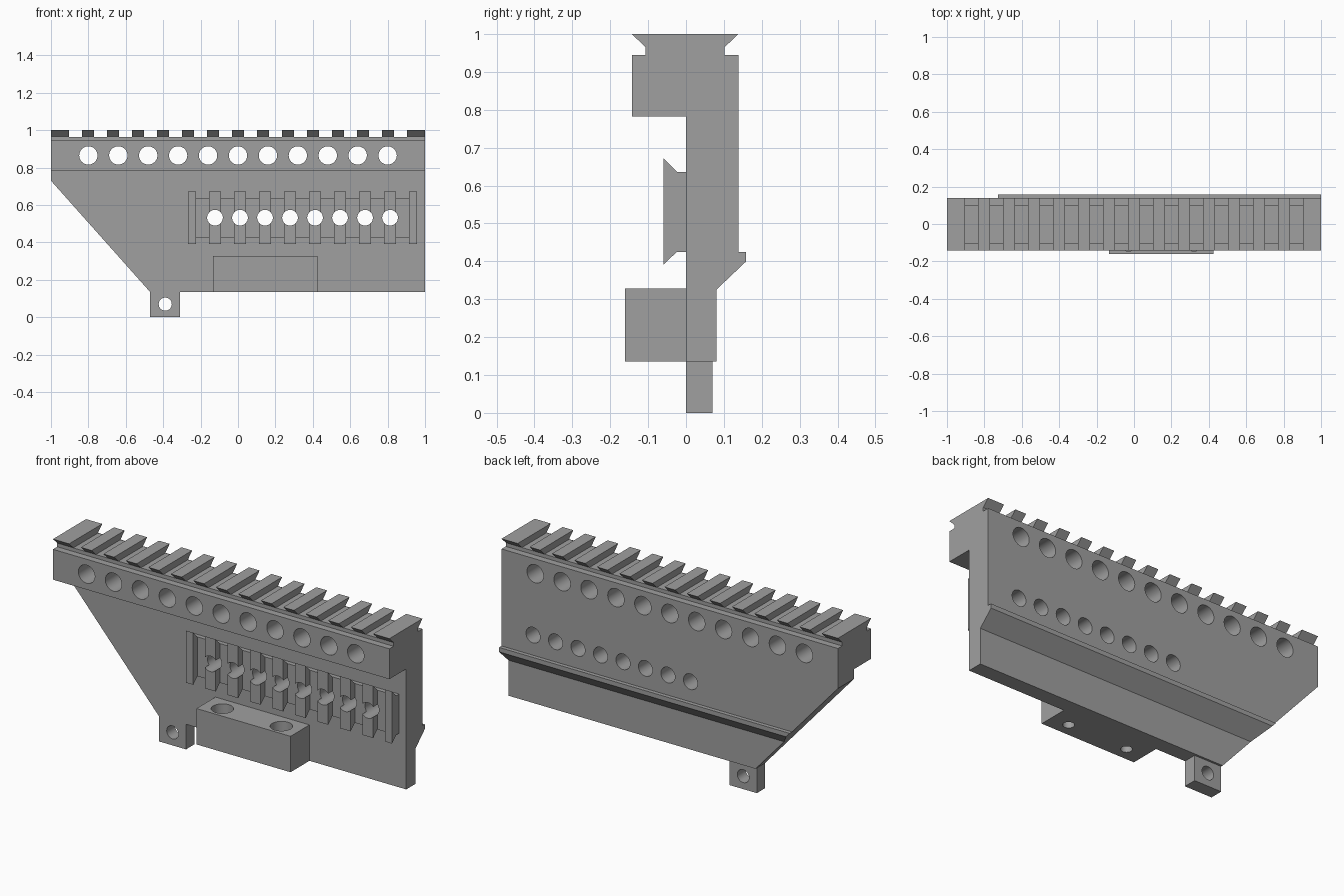
import bpy, bmesh, math
from mathutils import Matrix, Vector

if "Cube" in bpy.data.objects:
    bpy.data.objects.remove(bpy.data.objects["Cube"])

grey = bpy.data.materials.new("plain_grey")
grey.diffuse_color = (0.35, 0.35, 0.35, 1)
grey.use_nodes = True
grey.node_tree.nodes["Principled BSDF"].inputs["Base Color"].default_value = grey.diffuse_color


def link(name, bm):
    bmesh.ops.recalc_face_normals(bm, faces=bm.faces)
    mesh = bpy.data.meshes.new(name)
    bm.to_mesh(mesh)
    bm.free()
    mesh.materials.append(grey)
    obj = bpy.data.objects.new(name, mesh)
    bpy.context.collection.objects.link(obj)
    return obj


def prism(name, pts, axis, lo, hi):
    """Extrude a profile along x (points are y,z) or along y (points are x,z)."""
    bm = bmesh.new()
    place = (lambda a, b: (lo, a, b)) if axis == "x" else (lambda a, b: (a, lo, b))
    face = bm.faces.new([bm.verts.new(place(a, b)) for a, b in pts])
    new = bmesh.ops.extrude_face_region(bm, geom=[face])["geom"]
    step = Vector((hi - lo, 0, 0)) if axis == "x" else Vector((0, hi - lo, 0))
    bmesh.ops.translate(bm, vec=step, verts=[v for v in new if isinstance(v, bmesh.types.BMVert)])
    return link(name, bm)


def boxes(name, ranges):
    """Boxes given as (x0, x1, y0, y1, z0, z1)."""
    bm = bmesh.new()
    for x0, x1, y0, y1, z0, z1 in ranges:
        m = Matrix.Translation(((x0 + x1) / 2, (y0 + y1) / 2, (z0 + z1) / 2))
        bmesh.ops.create_cube(bm, size=1, matrix=m @ Matrix.Diagonal((x1 - x0, y1 - y0, z1 - z0, 1)))
    return link(name, bm)


def rods(name, centres, radius, depth, axis="y"):
    bm = bmesh.new()
    turn = Matrix.Rotation(math.pi / 2, 4, "X") if axis == "y" else Matrix()
    for c in centres:
        bmesh.ops.create_cone(bm, cap_ends=True, segments=32, radius1=radius, radius2=radius,
                              depth=depth, matrix=Matrix.Translation(c) @ turn)
    return link(name, bm)


def cut(obj, cutters):
    for c in cutters:
        mod = obj.modifiers.new("cut", "BOOLEAN")
        mod.operation, mod.solver, mod.object = "DIFFERENCE", "EXACT", c
    bpy.context.view_layer.update()
    mesh = bpy.data.meshes.new_from_object(obj.evaluated_get(bpy.context.evaluated_depsgraph_get()))
    obj.modifiers.clear()
    obj.data = mesh
    mesh.shade_smooth()
    mesh.set_sharp_from_angle(angle=math.radians(30))


PITCH = 0.1337

# Cutters
upper_holes = rods("upper_hole_cutter", [(0.16 * k, 0, 0.865) for k in range(-5, 6)], 0.049, 0.8)
rail_x = [-0.123 + PITCH * k for k in range(8)]
lower_holes = rods("lower_hole_cutter", [(x, 0, 0.532) for x in rail_x], 0.042, 0.8)
diagonal = prism("diagonal_cutter", [(-1.106, 0.849), (-0.364, 0.016), (-1.106, 0.016)], "y", -0.4, 0.4)
top_slots = boxes("top_slot_cutter", [(PITCH * (k + 0.5) - 0.035, PITCH * (k + 0.5) + 0.035,
                                       -0.3, 0.3, 0.9645, 1.1) for k in range(-7, 7)])
side_slots = boxes("side_slot_cutter", [(x - PITCH / 2 - 0.035, x - PITCH / 2 + 0.035,
                                         -0.2, -0.0235, 0.3, 0.8)
                                        for x in rail_x + [rail_x[-1] + PITCH]])
tab_hole = rods("tab_hole_cutter", [(-0.389, 0, 0.07)], 0.035, 0.8)
block_x = (-0.03, 0.321)
bores = rods("counterbore_cutter", [(x, -0.09, 0.3) for x in block_x], 0.055, 0.2, "z")
bolts = rods("bolt_hole_cutter", [(x, -0.09, 0.2) for x in block_x], 0.028, 0.5, "z")

# Main body with dovetail top rail and rear ledge
body = prism("body", [
    (-0.143, 1.0), (-0.107, 0.965), (-0.107, 0.945), (-0.143, 0.945), (-0.143, 0.782),
    (0, 0.782), (0, 0.135), (0.081, 0.135), (0.081, 0.326), (0.159, 0.40), (0.159, 0.424),
    (0.138, 0.424), (0.138, 0.945), (0.102, 0.945), (0.102, 0.965), (0.138, 1.0)], "x", -1, 1)
cut(body, [diagonal, top_slots, upper_holes, lower_holes])

# Toothed rail on the front face
side_rail = prism("side_rail", [
    (0, 0.636), (-0.024, 0.636), (-0.059, 0.672), (-0.059, 0.392), (-0.024, 0.425), (0, 0.425)],
    "x", -0.267, 0.957)
cut(side_rail, [side_slots, lower_holes])

# Mounting block with counterbored bolt holes
mount_block = boxes("mount_block", [(-0.134, 0.425, -0.161, 0, 0.135, 0.328)])
cut(mount_block, [bores, bolts])

# Pivot tab below the body
pivot_tab = boxes("pivot_tab", [(-0.47, -0.309, 0, 0.07, 0, 0.135)])
cut(pivot_tab, [tab_hole])

# Remove the cutters
for c in (upper_holes, lower_holes, diagonal, top_slots, side_slots, tab_hole, bores, bolts):
    bpy.data.objects.remove(c)
